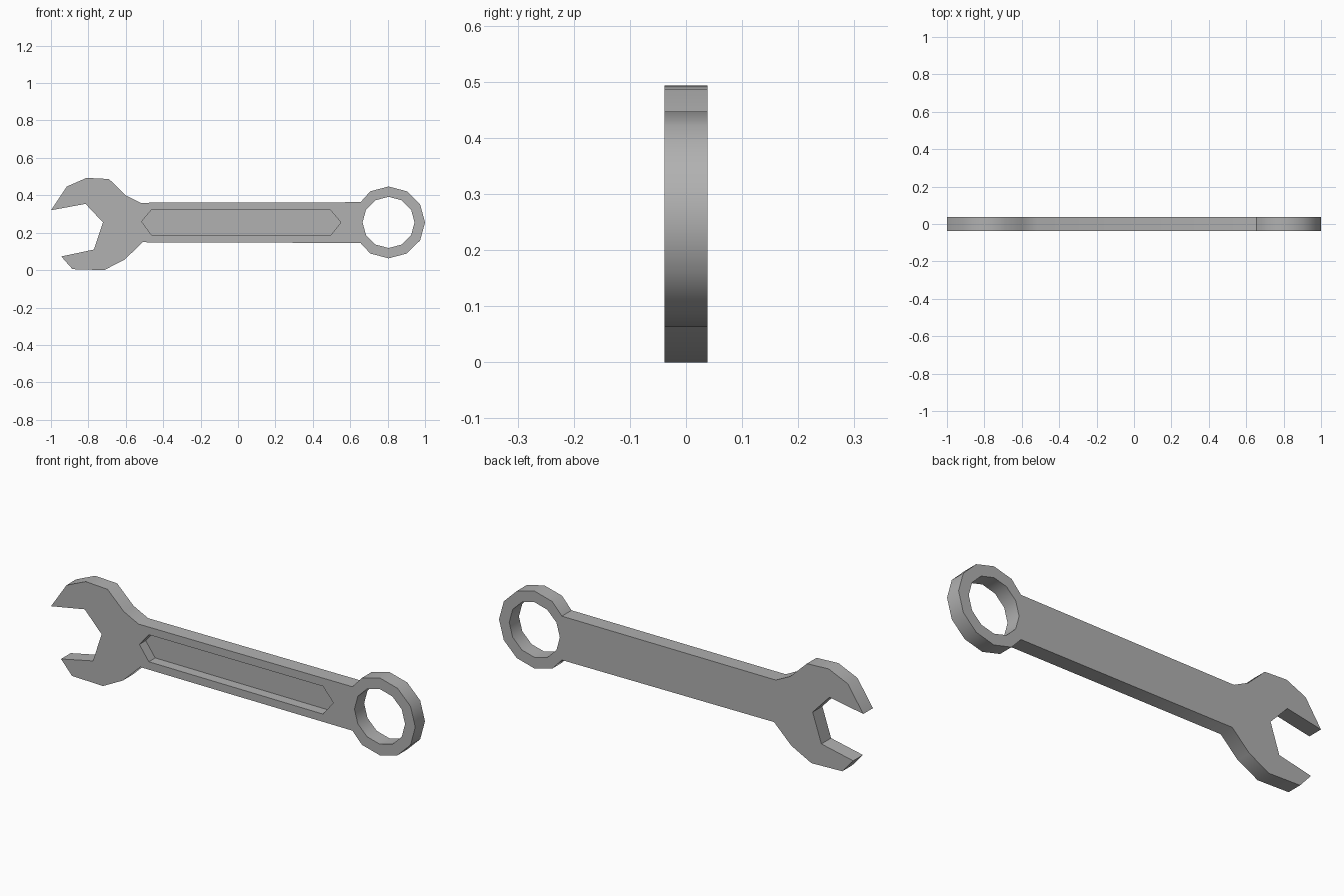
import bpy, bmesh
from math import sin, cos, radians

if "Cube" in bpy.data.objects:
    bpy.data.objects.remove(bpy.data.objects["Cube"])

HALF = 0.038           # half thickness of the wrench
RING_X, RING_Z = 0.805, 0.255


def arc(r, start, end, step=30):
    return [(RING_X + r * cos(radians(a)), RING_Z + r * 0.985 * sin(radians(a)))
            for a in range(start, end + 1, step)]


def prism(name, pts, y0, y1):
    """Extrude an x-z outline from y0 to y1."""
    bm = bmesh.new()
    face = bm.faces.new([bm.verts.new((x, y0, z)) for x, z in pts])
    ext = bmesh.ops.extrude_face_region(bm, geom=[face])
    verts = [g for g in ext["geom"] if isinstance(g, bmesh.types.BMVert)]
    bmesh.ops.translate(bm, verts=verts, vec=(0, y1 - y0, 0))
    bmesh.ops.recalc_face_normals(bm, faces=bm.faces)
    mesh = bpy.data.meshes.new(name)
    bm.to_mesh(mesh)
    bm.free()
    obj = bpy.data.objects.new(name, mesh)
    bpy.context.collection.objects.link(obj)
    return obj


def cut(target, cutter):
    mod = target.modifiers.new("cut", 'BOOLEAN')
    mod.operation = 'DIFFERENCE'
    mod.solver = 'EXACT'
    mod.object = cutter
    bpy.context.view_layer.objects.active = target
    bpy.ops.object.modifier_apply(modifier=mod.name)
    bpy.data.objects.remove(cutter)


# Body outline: open jaw, handle, and the outer rim of the ring end
jaw_top = [(-0.52, 0.36), (-0.60, 0.40), (-0.69, 0.487), (-0.81, 0.493),
           (-0.915, 0.447), (-1.0, 0.32)]
jaw_mouth = [(-0.815, 0.354), (-0.722, 0.255), (-0.77, 0.11)]
jaw_bottom = [(-0.945, 0.073), (-0.885, 0.005), (-0.715, 0.0),
              (-0.605, 0.057), (-0.51, 0.149)]
outline = (jaw_top + jaw_mouth + jaw_bottom + [(0.655, 0.145)]
           + arc(0.195, -120, 120) + [(0.655, 0.363)])
wrench = prism("wrench_body", outline, -HALF, HALF)

# Twelve-sided hole through the ring end
cut(wrench, prism("ring_hole_cutter", arc(0.139, 0, 330), -0.2, 0.2))

# Long hexagonal recess in the front of the handle
recess = [(-0.515, 0.26), (-0.463, 0.322), (0.493, 0.322),
          (0.55, 0.255), (0.493, 0.184), (-0.463, 0.188)]
cut(wrench, prism("handle_recess_cutter", recess, -0.2, -HALF + 0.05))

# Dark steel colour
steel = bpy.data.materials.new("dark_steel")
steel.diffuse_color = (0.44, 0.44, 0.44, 1)
steel.use_nodes = True
steel.node_tree.nodes["Principled BSDF"].inputs["Base Color"].default_value = steel.diffuse_color
wrench.data.materials.clear()
wrench.data.materials.append(steel)
for poly in wrench.data.polygons:
    poly.material_index = 0

# Smooth rims with crisp corners
bpy.ops.object.select_all(action='DESELECT')
wrench.select_set(True)
bpy.context.view_layer.objects.active = wrench
bpy.ops.object.shade_smooth_by_angle(angle=radians(46))
